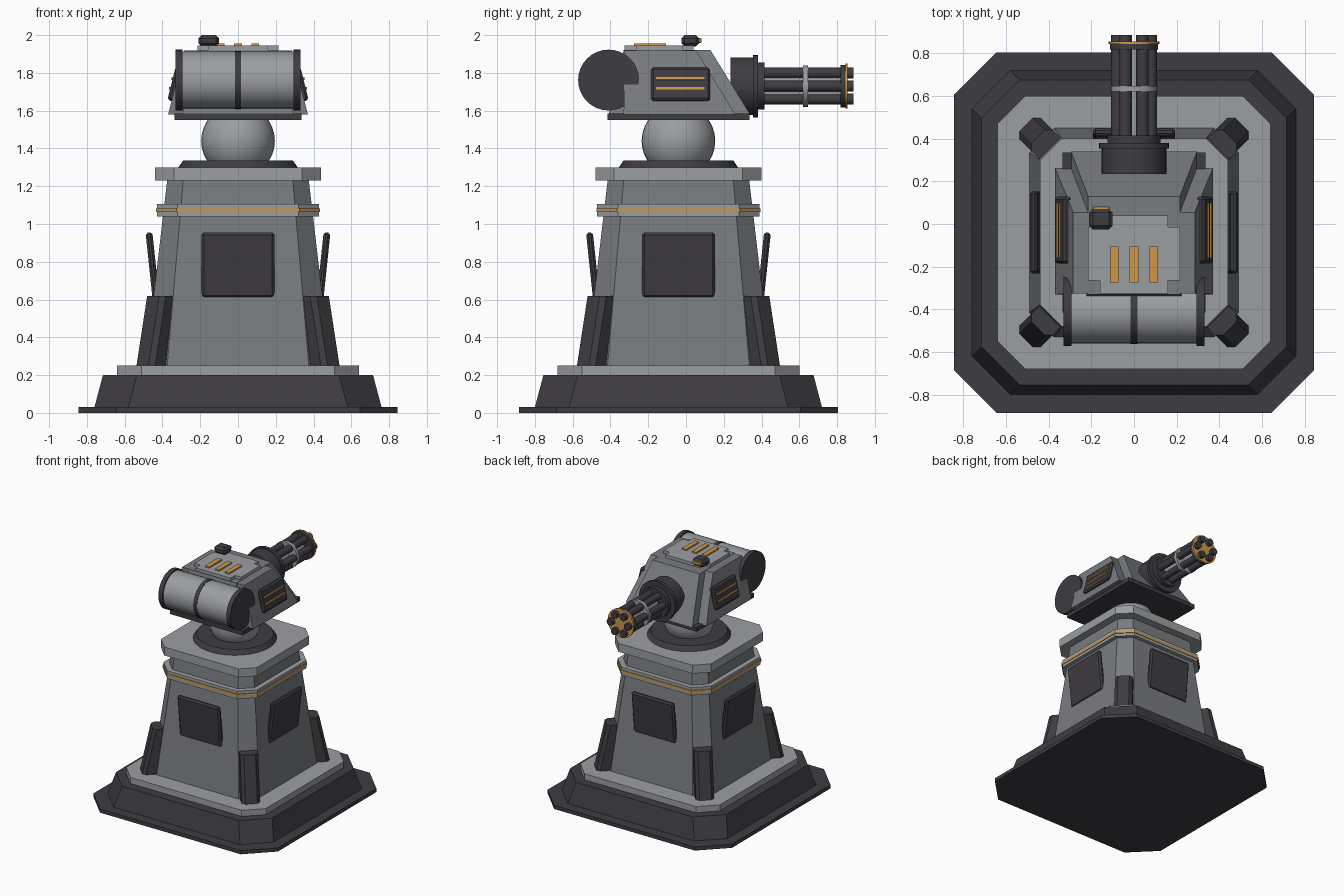
import bpy, bmesh, math
from mathutils import Matrix, Vector

if "Cube" in bpy.data.objects:
    bpy.data.objects.remove(bpy.data.objects["Cube"])

CY = -0.04   # y of the pedestal axis
GZ = 1.73    # height of the gun axis


def material(name, rgb):
    m = bpy.data.materials.new(name)
    m.diffuse_color = (*rgb, 1)
    m.use_nodes = True
    m.node_tree.nodes["Principled BSDF"].inputs["Base Color"].default_value = m.diffuse_color
    return m


DARK = material("dark charcoal", (0.048, 0.045, 0.054))
GRAY = material("mid gray", (0.19, 0.20, 0.215))
LIGHT = material("light gray", (0.33, 0.345, 0.36))
ORANGE = material("orange", (0.62, 0.31, 0.065))


def finish(name, bm, mat, bevel=0, smooth=False):
    if bevel:
        bmesh.ops.bevel(bm, geom=bm.edges[:], offset=bevel, segments=1, affect='EDGES')
    bmesh.ops.recalc_face_normals(bm, faces=bm.faces[:])
    me = bpy.data.meshes.new(name)
    bm.to_mesh(me)
    bm.free()
    me.materials.append(mat)
    ob = bpy.data.objects.new(name, me)
    bpy.context.collection.objects.link(ob)
    if smooth:
        bpy.ops.object.select_all(action='DESELECT')
        ob.select_set(True)
        bpy.context.view_layer.objects.active = ob
        bpy.ops.object.shade_smooth_by_angle(angle=math.radians(35))
    return ob


def loft(name, rings, mat, bevel=0):
    """Skin a closed solid through rings of equal point count."""
    bm = bmesh.new()
    vs = [[bm.verts.new(p) for p in r] for r in rings]
    n = len(vs[0])
    for a, b in zip(vs, vs[1:]):
        for i in range(n):
            bm.faces.new((a[i], a[(i + 1) % n], b[(i + 1) % n], b[i]))
    bm.faces.new(vs[0])
    bm.faces.new(vs[-1])
    return finish(name, bm, mat, bevel)


def octagon(h, c, z):
    k = h - c
    pts = [(h, -k), (h, k), (k, h), (-k, h), (-h, k), (-h, -k), (-k, -h), (k, -h)]
    return [(x, y + CY, z) for x, y in pts]


def box(name, lo, hi, mat, bevel=0, mtx=None):
    bm = bmesh.new()
    lo, hi = Vector(lo), Vector(hi)
    s = hi - lo
    bmesh.ops.create_cube(bm, size=1, matrix=Matrix.Translation((lo + hi) / 2) @ Matrix.Diagonal((*s, 1)))
    if bevel:
        bmesh.ops.bevel(bm, geom=bm.edges[:], offset=bevel, segments=1, affect='EDGES')
    if mtx:
        bm.transform(mtx)
    return finish(name, bm, mat)


def rod(name, axis, a, b, r, center, mat, seg=32, r2=None):
    """Cylinder or cone from a to b along an axis; center gives the other two coordinates."""
    bm = bmesh.new()
    bmesh.ops.create_cone(bm, cap_ends=True, segments=seg, radius1=r, radius2=r if r2 is None else r2, depth=b - a)
    m = (a + b) / 2
    if axis == 'X':
        t = Matrix.Translation((m, *center)) @ Matrix.Rotation(math.pi / 2, 4, 'Y')
    elif axis == 'Y':
        t = Matrix.Translation((center[0], m, center[1])) @ Matrix.Rotation(-math.pi / 2, 4, 'X')
    else:
        t = Matrix.Translation((*center, m))
    bm.transform(t)
    return finish(name, bm, mat, smooth=True)


# Pedestal: stacked chamfered tiers (half width, chamfer, height)
for name, tiers, mat in [
    ("ground_plate", [(0.845, 0.2, 0), (0.845, 0.2, 0.03)], DARK),
    ("base_skirt", [(0.76, 0.18, 0.03), (0.715, 0.18, 0.2)], DARK),
    ("base_trim", [(0.64, 0.13, 0.2), (0.64, 0.13, 0.25)], LIGHT),
    ("tower", [(0.49, 0.115, 0.25), (0.375, 0.085, 1.23)], GRAY),
    ("neck_band", [(0.43, 0.11, 1.04), (0.43, 0.11, 1.105)], LIGHT),
    ("neck_stripe", [(0.435, 0.11, 1.063), (0.435, 0.11, 1.082)], ORANGE),
    ("tower_cap", [(0.44, 0.1, 1.23), (0.44, 0.1, 1.3)], LIGHT),
]:
    loft(name, [octagon(*t) for t in tiers], mat)

# Outward-leaning wall panels and corner buttresses, four of each
for i in range(4):
    turn = Matrix.Translation((0, CY, 0)) @ Matrix.Rotation(i * math.pi / 2, 4, 'Z')
    lean = Matrix.Translation((0.437, 0, 0.61)) @ Matrix.Rotation(math.radians(6), 4, 'Y')
    box(f"wall_panel_{i+1}", (-0.02, -0.193, 0), (0.016, 0.193, 0.347), DARK, 0.012, turn @ lean)
    diag = turn @ Matrix.Rotation(math.pi / 4, 4, 'Z')
    rings = []
    for z, d in ((0.25, 0.715), (0.62, 0.635)):
        w, c = 0.07, 0.025
        prof = [(0.5, -w), (d - c, -w), (d, c - w), (d, w - c), (d - c, w), (0.5, w)]
        rings.append([diag @ Vector((x, y, z)) for x, y in prof])
    loft(f"corner_buttress_{i+1}", rings, DARK)

# Swivel: collar and ball
rod("swivel_collar", 'Z', 1.3, 1.337, 0.315, (0, CY), DARK, 32, 0.29)
bm = bmesh.new()
bmesh.ops.create_uvsphere(bm, u_segments=32, v_segments=16, radius=0.195,
                          matrix=Matrix.Translation((0, CY, 1.44)))
finish("swivel_ball", bm, LIGHT, smooth=True)

# Turret head: floor, long narrow core and wider, shorter cheeks
box("head_floor", (-0.335, -0.415, 1.55), (0.335, 0.335, 1.585), DARK)


def wedge(name, low, high, mat):
    """Tapered block; each end is (half width, back y, front y, z)."""
    loft(name, [[(-w, a, z), (w, a, z), (w, b, z), (-w, b, z)] for w, a, b, z in (low, high)], mat)


wedge("head_core", (0.295, -0.41, 0.34, 1.58), (0.215, -0.33, 0.13, 1.92), GRAY)
wedge("head_cheeks", (0.37, -0.33, 0.262, 1.58), (0.285, -0.325, 0.055, 1.918), GRAY)

# Roof plate with notched corners, three roof strips
cross = [(0.215, -0.265), (0.215, -0.015), (0.16, -0.015), (0.16, 0.04)]
cross += [(-x, y) for x, y in reversed(cross)]
cross += [(-0.16, -0.265), (-0.16, -0.325), (0.16, -0.325), (0.16, -0.265)]
loft("roof_plate", [[(x, y, z) for x, y in cross] for z in (1.915, 1.945)], LIGHT)
for i, x in enumerate((-0.092, 0, 0.092)):
    box(f"roof_strip_{i+1}", (x - 0.02, -0.275, 1.94), (x + 0.02, -0.105, 1.956), ORANGE)

# Roof sight with lens
box("roof_sight", (-0.21, -0.025, 1.94), (-0.1, 0.07, 2.0), DARK, 0.017)
box("sight_lens", (-0.195, 0.06, 1.958), (-0.115, 0.083, 1.985), ORANGE, 0.004)

# Side pads with two glowing strips each, following the cheek slope
for side, s in (("right", 0), ("left", math.pi)):
    tilt = Matrix.Translation((0.331, 0, 1.738)) @ Matrix.Rotation(math.radians(-14), 4, 'Y')
    m = Matrix.Diagonal((-1 if s else 1, 1, 1, 1)) @ tilt
    box(f"side_pad_{side}", (-0.02, -0.185, -0.09), (0.022, 0.128, 0.09), DARK, 0.012, m)
    for j, z in enumerate((-0.026, 0.027)):
        box(f"side_strip_{side}_{j+1}", (0.0, -0.16, z - 0.007), (0.029, 0.098, z + 0.007), ORANGE, 0, m)

# Ammunition drum across the rear
DC = (-0.41, 1.762)
rod("drum", 'X', -0.3, 0.3, 0.15, DC, LIGHT, 32)
for n, a, b in (("left_cap", -0.33, -0.293), ("right_cap", 0.293, 0.33), ("band", -0.017, 0.017)):
    rod("drum_" + n, 'X', a, b, 0.153 if n == "band" else 0.161, DC, DARK, 32)

# Rotary gun: housing, rings, barrels and muzzle
for name, a, b, r, mat in [
    ("gun_housing", 0.235, 0.36, 0.152, DARK),
    ("gun_flange", 0.355, 0.38, 0.165, DARK),
    ("gun_collar", 0.38, 0.415, 0.125, DARK),
    ("gun_shaft", 0.4, 0.84, 0.035, LIGHT),
    ("barrel_clamp", 0.62, 0.647, 0.11, LIGHT),
    ("muzzle_ring", 0.818, 0.845, 0.113, DARK),
    ("muzzle_plate", 0.844, 0.856, 0.119, ORANGE),
]:
    rod(name, 'Y', a, b, r, (0, GZ), mat)
for i in range(6):
    t = i * math.pi / 3
    rod(f"barrel_{i+1}", 'Y', 0.4, 0.886, 0.029,
        (0.079 * math.cos(t), GZ + 0.079 * math.sin(t)), DARK, 12)
